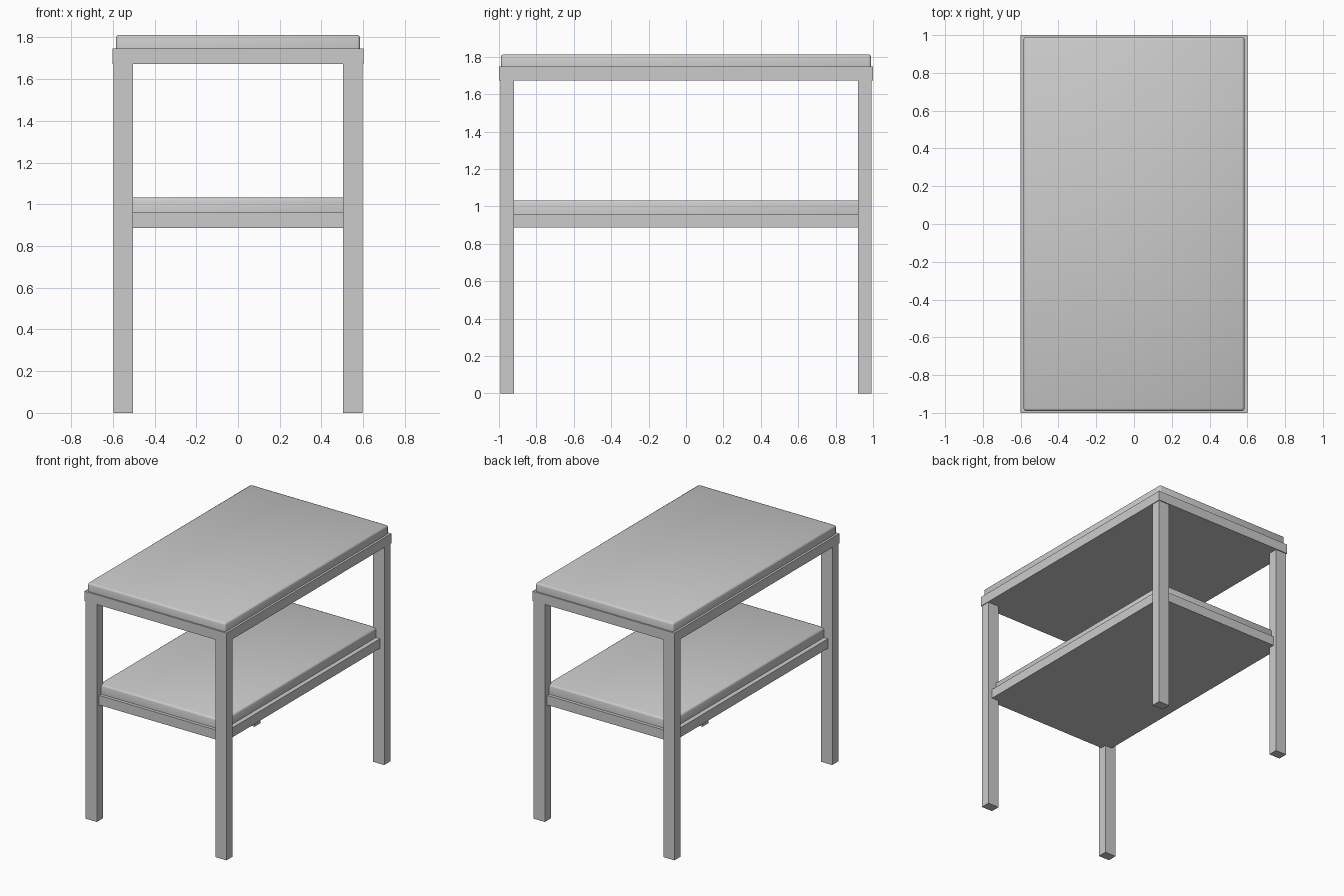
import bpy
import bmesh

if "Cube" in bpy.data.objects:
    bpy.data.objects.remove(bpy.data.objects["Cube"])


def box(name, x, y, z, top_bevel=0.0):
    """Axis-aligned box from (min, max) ranges, optionally easing its top edges."""
    bm = bmesh.new()
    bmesh.ops.create_cube(bm, size=1)
    for v in bm.verts:
        v.co = [r[0] + (c + 0.5) * (r[1] - r[0]) for c, r in zip(v.co, (x, y, z))]
    if top_bevel:
        edges = [e for e in bm.edges if any(v.co.z > z[1] - 1e-5 for v in e.verts)]
        bmesh.ops.bevel(bm, geom=edges, offset=top_bevel, segments=2,
                        profile=0.5, affect='EDGES')
    mesh = bpy.data.meshes.new(name)
    bm.to_mesh(mesh)
    bm.free()
    obj = bpy.data.objects.new(name, mesh)
    bpy.context.collection.objects.link(obj)
    return obj


def smooth(obj):
    bpy.ops.object.select_all(action='DESELECT')
    obj.select_set(True)
    bpy.context.view_layer.objects.active = obj
    bpy.ops.object.shade_smooth_by_angle(angle=0.9)


def sym(half):
    return (-half, half)


# Four rectangular legs, wider across the front than along the side
for side, sx in (("left", -1), ("right", 1)):
    for end, sy in (("front", -1), ("back", 1)):
        box(f"{end}_{side}_leg",
            sorted((sx * 0.503, sx * 0.597)),
            sorted((sy * 0.92, sy * 0.993)),
            (0, 1.68))

# Table top: solid frame with a soft-edged panel on it
box("top_frame", sym(0.602), sym(1.0), (1.672, 1.747))
smooth(box("top_panel", sym(0.585), sym(0.99), (1.745, 1.812), 0.014))

# Lower shelf: same build, set into the legs
box("shelf_frame", sym(0.562), sym(0.965), (0.887, 0.96))
smooth(box("shelf_panel", sym(0.527), sym(0.94), (0.958, 1.032), 0.014))
